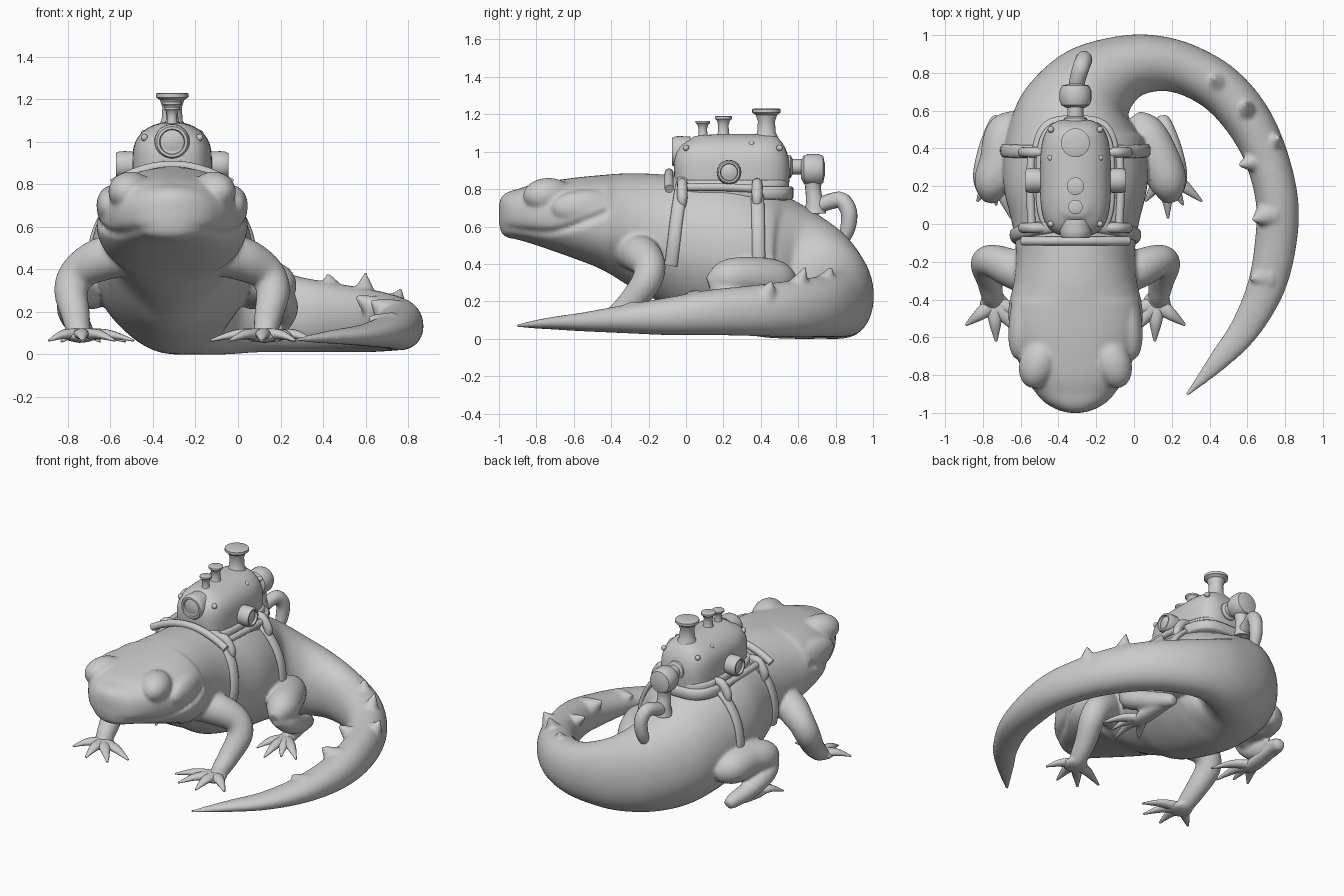
import bpy, bmesh, math
from mathutils import Vector, Matrix

cube = bpy.data.objects.get("Cube")
if cube:
    bpy.data.objects.remove(cube)

grey = bpy.data.materials.new("plain grey")
grey.use_nodes = True
GREY = (0.6, 0.6, 0.6, 1)
grey.diffuse_color = GREY
grey.node_tree.nodes["Principled BSDF"].inputs["Base Color"].default_value = GREY
MID = -0.31  # centre line of the body


def pick(ob):
    bpy.ops.object.select_all(action='DESELECT')
    ob.select_set(True)
    bpy.context.view_layer.objects.active = ob


def finish(name, bm, angle=50):
    bmesh.ops.recalc_face_normals(bm, faces=bm.faces)
    mesh = bpy.data.meshes.new(name)
    bm.to_mesh(mesh)
    bm.free()
    mesh.materials.append(grey)
    ob = bpy.data.objects.new(name, mesh)
    bpy.context.collection.objects.link(ob)
    pick(ob)
    bpy.ops.object.shade_smooth_by_angle(angle=math.radians(angle))
    return ob


def spline(keys, steps):
    """Smooth rows through the key rows."""
    rows = []
    k = [keys[0]] + list(keys) + [keys[-1]]
    for i in range(1, len(k) - 2):
        for s in range(steps):
            t = s / steps
            rows.append([0.5 * (2*b + (c-a)*t + (2*a-5*b+4*c-d)*t*t + (3*b-a-3*c+d)*t**3)
                         for a, b, c, d in zip(*k[i-1:i+3])])
    return rows + [list(keys[-1])]


def bridge(name, rings, angle=50):
    bm = bmesh.new()
    loops = [[bm.verts.new(p) for p in ring] for ring in rings]
    n = len(loops[0])
    for a, b in zip(loops, loops[1:]):
        for i in range(n):
            bm.faces.new((a[i], a[(i+1) % n], b[(i+1) % n], b[i]))
    bm.faces.new(loops[0])
    bm.faces.new(loops[-1])
    return finish(name, bm, angle)


def tube(name, keys, steps=6, seg=16, flat=1.0):
    """Round limb or pipe from rows of x, y, z, radius."""
    rows = spline(keys, steps)
    pts = [Vector(r[:3]) for r in rows]
    rings, side = [], None
    for i, p in enumerate(pts):
        t = (pts[min(i+1, len(pts)-1)] - pts[max(i-1, 0)]).normalized()
        if side is None:
            side = t.cross(Vector((0, 0, 1)) if abs(t.z) < 0.9 else Vector((0, 1, 0)))
        side = (side - t * side.dot(t)).normalized()
        up = side.cross(t)
        r = max(rows[i][3], 0.002)
        rings.append([p + side * r * math.cos(a) + up * r * flat * math.sin(a)
                      for a in (2 * math.pi * j / seg for j in range(seg))])
    return bridge(name, rings)


def ball(name, centre, size, turn=0.0):
    bm = bmesh.new()
    m = Matrix.Translation(centre) @ Matrix.Rotation(turn, 4, 'Z') @ Matrix.Diagonal((*size, 1))
    bmesh.ops.create_uvsphere(bm, u_segments=28, v_segments=16, radius=1, matrix=m)
    return finish(name, bm)


def lathe(name, base, axis, profile, seg=28):
    """Turned part from (radius, distance along axis) pairs."""
    q = Vector((0, 0, 1)).rotation_difference(Vector(axis))
    rings = [[Vector(base) + q @ Vector((r*math.cos(a), r*math.sin(a), h))
              for a in (2 * math.pi * j / seg for j in range(seg))] for r, h in profile]
    return bridge(name, rings, 35)


def power(v, e):
    return math.copysign(abs(v) ** e, v)


def clamp(v):
    return max(0.0, min(1.0, v))


# Body and tail in one sweep: x, y, half width, top, bottom
KEYS = [(MID, -1, .03, .72, .62), (MID, -.985, .09, .76, .565), (MID, -.95, .155, .785, .54),
        (MID, -.9, .205, .8, .53), (MID, -.8, .27, .83, .5), (MID, -.6, .345, .86, .43),
        (MID, -.45, .355, .875, .37), (MID, -.3, .325, .885, .28), (MID, -.15, .315, .88, .2),
        (MID, 0, .335, .87, .11), (MID, .2, .38, .86, .05), (MID, .4, .375, .82, .01),
        (-.29, .57, .33, .74, 0), (-.21, .72, .25, .63, 0), (-.06, .82, .18, .51, 0),
        (.1, .85, .15, .43, .01), (.27, .82, .135, .37, .01), (.452, .72, .13, .335, .01),
        (.598, .558, .125, .31, .01), (.7, .355, .115, .285, .015), (.757, .12, .112, .26, .02),
        (.75, -.1, .11, .22, .02), (.7, -.33, .1, .18, .03), (.59, -.55, .08, .14, .04),
        (.45, -.72, .055, .115, .05), (.275, -.91, .008, .078, .06)]
ROWS = spline(KEYS, 8)
SEG = 96


def section(row, tangent, a, scale=1.0):
    x, y, w, top, bot = row
    side = Vector((tangent[1], -tangent[0], 0)).normalized()
    e = 0.86 if y < -.4 and x < 0 else 0.95
    # the trunk narrows towards the belly
    slim = clamp((y + .5) / .3) * clamp((.75 - y) / .3) if x < 0 else 0
    w *= 1 - .24 * slim * min(0, math.sin(a)) ** 2
    return (Vector((x, y, (top + bot) / 2)) + side * w * scale * power(math.cos(a), e)
            + Vector((0, 0, (top - bot) / 2 * scale * power(math.sin(a), e))))


rings = []
for i, row in enumerate(ROWS):
    a, b = ROWS[max(i-1, 0)], ROWS[min(i+1, len(ROWS)-1)]
    ring = [section(row, (b[0]-a[0], b[1]-a[1]), 2 * math.pi * j / SEG) for j in range(SEG)]
    if row[1] < -.42 and row[0] < 0:  # mouth crease
        mouth = .605 - .035 * math.sin((row[1] + 1) * 6) + max(0, row[1] + .72) * .2
        for p in ring:
            groove = .08 * math.exp(-((p.z - mouth) / .016) ** 2)
            p.x += (MID - p.x) * groove
    rings.append(ring)
skin = [bridge("body_and_tail", rings)]

# Head bumps and limbs, both sides
for s, word in ((1, "left"), (-1, "right")):
    def at(x, y, z, *r):
        return (MID + s * x, y, z, *r)

    skin += [
        ball(word + "_brow", at(.195, -.735, .765), (.1, .14, .095), s * .35),
        ball(word + "_eye", at(.285, -.53, .7), (.068, .19, .095), s * .12),
        tube(word + "_front_leg", [at(.22, -.29, .47, .1), at(.34, -.235, .445, .102),
             at(.44, -.195, .385, .086), at(.475, -.215, .3, .08), at(.455, -.3, .19, .068),
             at(.44, -.39, .11, .055), at(.43, -.44, .08, .03)], 8, 24),
        ball(word + "_front_palm", at(.43, -.43, .085), (.08, .08, .03))]
    for n, (tx, ty) in enumerate(((.58, -.535), (.42, -.62), (.27, -.6), (.18, -.5))):
        tube(f"{word}_front_toe_{n}", [at(.43, -.42, .09, .045),
             at((.43 + tx) / 2, (ty - .42) / 2, .095, .033), at(tx, ty, .065, .007)], 6, 10, .7)
    # the right hind leg sits closer to the body
    d = 0 if s > 0 else -.05
    skin += [
        tube(word + "_thigh", [at(.3, .55, .29, .06), at(.37, .48, .315, .105),
             at(.45 + d, .33, .33, .108), at(.49 + d, .21, .32, .098), at(.5 + d, .12, .29, .04)], 8, 24),
        tube(word + "_shin", [at(.5 + d, .15, .29, .05), at(.525 + d, .24, .23, .068),
             at(.51 + d, .38, .165, .06), at(.47 + d, .52, .12, .048), at(.46 + d, .57, .1, .03)], 8, 20),
        tube(word + "_hind_foot", [at(.45 + d, .57, .11, .03), at(.47 + d, .44, .1, .048),
             at(.48 + d, .28, .09, .055), at(.48 + d, .2, .085, .03)], 6, 16, .6)]
    for n, (tx, ty) in enumerate(((.67, .12), (.57, .1), (.49, .03), (.37, .12))):
        tx += d * 3
        tube(f"{word}_hind_toe_{n}", [at(.48 + d, .28, .09, .042),
             at((.48 + d + tx) / 2, (ty + .28) / 2, .095, .032), at(tx, ty, .06, .006)], 6, 10, .7)

# Thorns along the tail, each from a buried base to a tip
for n, (base, tip) in enumerate((((.45, .73, .26), (.42, .78, .385)), ((.59, .58, .23), (.6, .64, .385)),
                                 ((.72, .42, .2), (.77, .46, .31)), ((.67, .34, .2), (.55, .31, .275)),
                                 ((.71, .05, .19), (.625, .02, .255)), ((.69, -.28, .13), (.615, -.29, .18)))):
    mid = [(p + q) / 2 for p, q in zip(base, tip)]
    skin.append(tube(f"tail_thorn_{n}", [(*base, .085), (*mid, .046), (*tip, .006)], 4, 14))

# Blend the body, bumps, limbs and thorns into one soft skin
pick(skin[0])
for ob in skin:
    ob.select_set(True)
bpy.ops.object.join()
remesh = skin[0].modifiers.new("blend", 'REMESH')
remesh.mode = 'VOXEL'
remesh.voxel_size = .011
remesh.use_smooth_shade = True
soften = skin[0].modifiers.new("soften", 'SMOOTH')
soften.factor = .5
soften.iterations = 7
for mod in ("blend", "soften"):
    bpy.ops.object.modifier_apply(modifier=mod)


# Boiler on the back, a rounded block with a domed top
def slab(z, w, y0, y1, e=.6):
    return [Vector((MID + w * power(math.cos(a), e), (y0+y1)/2 + (y1-y0)/2 * power(math.sin(a), e), z))
            for a in (2 * math.pi * j / 64 for j in range(64))]


levels = [(.74, .185, -.05, .545), (.9, .188, -.065, .555), (.98, .18, -.06, .545),
          (1.03, .155, -.035, .525), (1.065, .115, .02, .5), (1.085, .07, .06, .47), (1.095, .02, .2, .35)]
bridge("boiler", [slab(*r) for r in spline(levels, 4)])
for name, top, rim in (("saddle_plate", .815, 0), ("boiler_rim", .85, -.025)):
    bridge(name, [slab(z, .235 + rim - c, -.1 - rim + c, .575 + rim - c)
                  for z, c in ((top - .07, .01), (top - .06, 0), (top - .01, 0), (top, .01))])

# Funnels and portholes
for name, y, z, r, h in (("large_funnel", .43, 1.06, .076, .17), ("middle_funnel", .2, 1.07, .046, .12),
                         ("small_funnel", .09, 1.06, .038, .105)):
    lathe(name, (MID, y, z), (0, 0, 1), [(r*.95, 0), (r*.65, h*.25), (r*.6, h*.6), (r*.75, h*.8),
          (r, h*.88), (r, h*.98), (r*.9, h), (r*.1, h)])
PORT = [(1.0, 0), (1.05, .06), (1.02, .085), (.9, .1), (.75, .1), (.7, .085), (.4, .092), (.05, .095)]
lathe("front_porthole", (MID, .025, 1.0), (0, -1, 0), [(r * .08, h) for r, h in PORT])
for s, word in ((1, "left"), (-1, "right")):
    lathe(word + "_porthole", (MID + s * .165, .23, .89), (s, 0, 0), [(r * .063, h) for r, h in PORT])
    for n, (y, z) in enumerate(((0, 1.02), (.35, 1.04), (.5, 1.02))):
        ball(f"{word}_rivet_{n}", (MID + s * .13, y, z), (.017, .017, .017))

# Rear valve and hose
lathe("valve_neck", (MID, .5, .92), (0, 1, 0), [(.065, 0), (.06, .06), (.042, .07), (.042, .16)])
lathe("valve_knob", (MID, .615, .905), (0, 1, 0),
      [(.05, 0), (.075, .015), (.084, .04), (.084, .09), (.072, .118), (.03, .128)])
tube("valve_drop", [(MID, .68, .88, .055), (MID, .68, .8, .042), (MID, .69, .72, .05), (MID, .69, .67, .06)])
tube("hose", [(MID, .69, .7, .04), (MID + .01, .76, .73, .042), (MID + .03, .83, .74, .044),
              (MID + .045, .87, .68, .044), (MID + .04, .865, .59, .04), (MID + .03, .83, .5, .025)])


# Straps hugging the flanks
def strap(name, y, lean, low, s):
    pts = []
    for k in range(9):
        a = math.radians(72 - k * (72 - low) / 8)
        yy = y - lean * k / 8
        row = min(ROWS[:100], key=lambda r: abs(r[1] - yy))
        p = section(row, (0, 1), a, 1.015)
        pts.append((MID + s * abs(p.x - MID), yy, p.z, .035))
    tube(name, pts, 3, 14, .55)


for s, word in ((1, "left"), (-1, "right")):
    strap(word + "_front_strap", -.01, .07, -18, s)
    strap(word + "_rear_strap", .38, -.01, -4, s)
    for pos, y in (("front", -.02), ("rear", .38)):
        tube(f"{word}_{pos}_rod", [(MID + s * .17, y, .83, .026), (MID + s * .23, y, .825, .028),
             (MID + s * .275, y, .76, .028), (MID + s * .27, y, .7, .02)], 6, 12)
    tube(word + "_side_rail", [(MID + s * .23, -.03, .81, .022), (MID + s * .24, .2, .81, .022),
         (MID + s * .23, .4, .8, .022)], 5, 10)
tube("collar_strap", [(MID + x, -.09, .887 - 1.1 * x * x, .024) for x in (-.28, -.2, -.1, 0, .1, .2, .28)], 4, 12)
